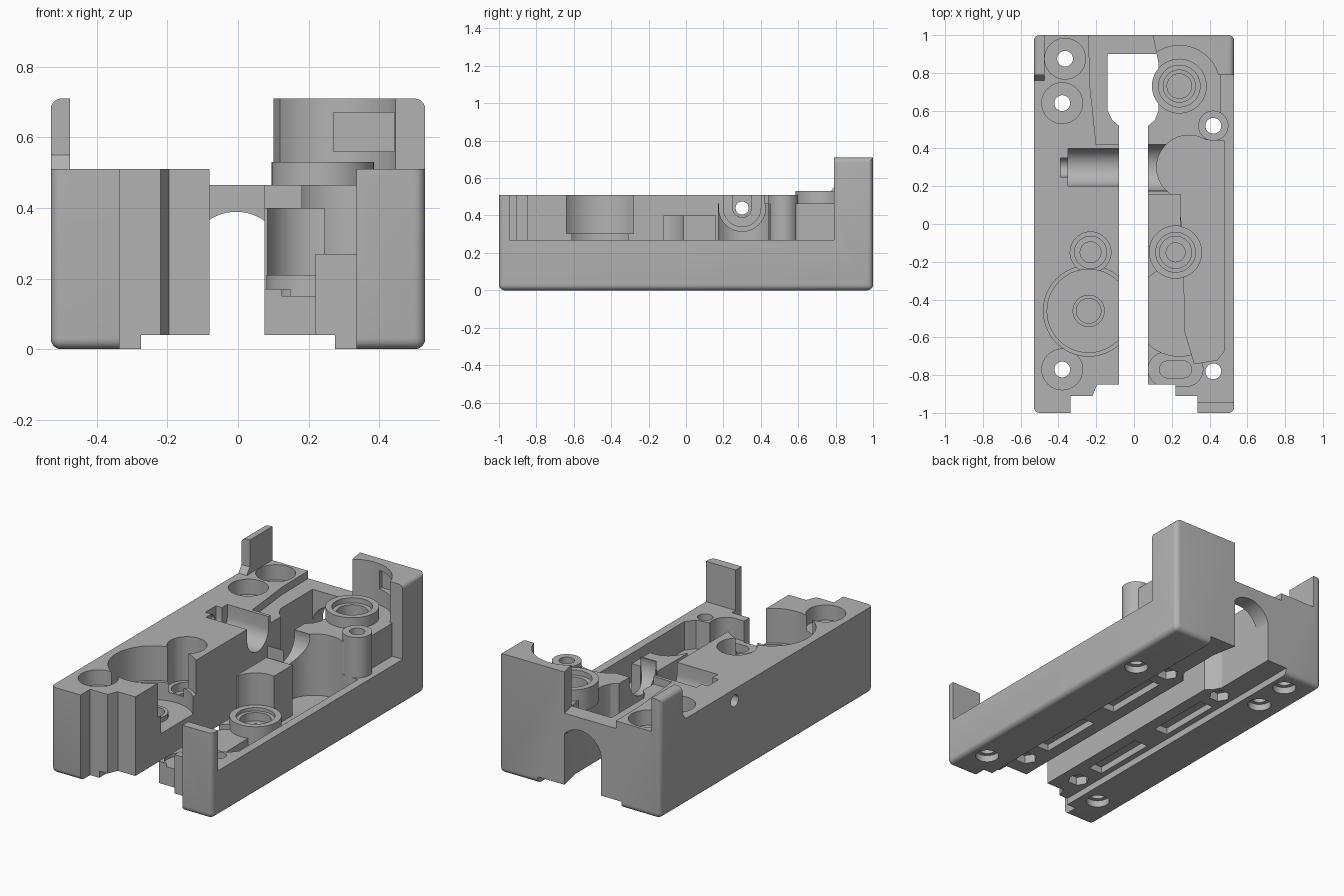
import bpy, bmesh, math

cube = bpy.data.objects.get("Cube")
if cube:
    bpy.data.objects.remove(cube, do_unlink=True)

grey = bpy.data.materials.new("plain grey")
grey.use_nodes = True
GREY = (0.45, 0.45, 0.45, 1)
grey.diffuse_color = GREY
grey.node_tree.nodes["Principled BSDF"].inputs["Base Color"].default_value = GREY


def prism(name, pts, lo, hi, axis="z", rounded=False):
    """Extrude a closed 2D profile along an axis."""
    place = {"x": lambda a, b, c: (c, a, b),
             "y": lambda a, b, c: (a, c, b),
             "z": lambda a, b, c: (a, b, c)}[axis]
    bm = bmesh.new()
    low = [bm.verts.new(place(a, b, lo)) for a, b in pts]
    high = [bm.verts.new(place(a, b, hi)) for a, b in pts]
    bm.faces.new(low)
    bm.faces.new(high)
    n = len(pts)
    for i in range(n):
        j = (i + 1) % n
        bm.faces.new((low[i], low[j], high[j], high[i]))
    bmesh.ops.recalc_face_normals(bm, faces=bm.faces)
    if rounded:
        # soften the outer upright corners and the outer bottom edges
        def outer(e):
            p, q = (v.co for v in e.verts)
            side = abs(p.x) > 0.52 and abs(q.x) > 0.52
            end = abs(p.y) > 0.99 and abs(q.y) > 0.99
            return (side and end) or ((side or end) and max(p.z, q.z) < 0.01)
        bmesh.ops.bevel(bm, geom=[e for e in bm.edges if outer(e)], offset=0.03,
                        segments=5, profile=0.5, affect="EDGES")
        bmesh.ops.recalc_face_normals(bm, faces=bm.faces)
    mesh = bpy.data.meshes.new(name)
    bm.to_mesh(mesh)
    bm.free()
    mesh.materials.append(grey)
    ob = bpy.data.objects.new(name, mesh)
    bpy.context.collection.objects.link(ob)
    return ob


def combine(target, tool, mode):
    mod = target.modifiers.new("combine", "BOOLEAN")
    mod.operation, mod.solver, mod.object = mode, "EXACT", tool
    bpy.context.view_layer.objects.active = target
    bpy.ops.object.modifier_apply(modifier=mod.name)
    bpy.data.objects.remove(tool, do_unlink=True)


def box_pts(x0, x1, y0, y1):
    return [(x0, y0), (x1, y0), (x1, y1), (x0, y1)]


def disc(a, b, r, n=48):
    return [(a + r * math.cos(math.tau * i / n), b + r * math.sin(math.tau * i / n))
            for i in range(n)]


def cut(target, pts, lo, hi=1, axis="z"):
    combine(target, prism("cutter", pts, lo, hi, axis), "DIFFERENCE")


def add(target, pts, lo, hi, axis="z"):
    combine(target, prism("addition", pts, lo, hi, axis), "UNION")


def oval(x, y, half, r):
    return [(x + math.copysign(half, math.cos(t)) + r * math.cos(t), y + r * math.sin(t))
            for t in (math.tau * (i + 0.5) / 32 for i in range(32))]


# Left block with its stepped front and thin rear post
left = prism("left_block", [(-.53, -1), (-.335, -1), (-.335, -.91), (-.22, -.91), (-.195, -.85),
                            (-.08, -.85), (-.08, .52), (-.115, .55), (-.14, .6), (-.14, 1),
                            (-.53, 1)], 0, .71, rounded=True)
cut(left, box_pts(-.475, 0, -2, 2), .51)
cut(left, [(-2, .51), (.76, .51), (.79, .55), (.79, 1), (-2, 1)], -1, 0, "x")
cut(left, [(-.24, 1.1), (-.235, .75), (-.2, .42), (0, .42), (0, 1.1)], .465)

# Gear and bearing pockets
GEAR, BEARING = (-.24, -.46), (-.23, -.15)
for centre, steps in ((GEAR, ((.24, .305), (.22, .2), (.06, .12))),
                      (BEARING, ((.108, .25), (.085, .2), (.055, .12)))):
    for r, floor in steps:
        cut(left, disc(*centre, r), floor)
add(left, disc(*GEAR, .085), .19, .23)
cut(left, disc(*GEAR, .065), .12)

# Sideways tensioner bore
for r, end in ((.1, -.35), (.05, -.39), (.035, -.6)):
    cut(left, disc(.3, .44, r, 32), end, 0, "x")
cut(left, box_pts(-.35, 0, .2, .4), .44)
cut(left, box_pts(-.39, 0, .25, .35), .44)

# Right block with its low side wall, front post and rear post
right = prism("right_block", [(.53, -1), (.335, -1), (.335, -.91), (.22, -.91), (.22, -.85),
                              (.075, -.85), (.075, .52), (.11, .55), (.13, .6), (.13, .85),
                              (.1, 1), (.53, 1)], 0, .71, rounded=True)
cut(right, box_pts(0, 1, -.945, .45), .27)
cut(right, box_pts(0, .335, -2, -.8), .27)
cut(right, box_pts(0, 1, -2, .1), .51)
cut(right, box_pts(.46, 1, .4, .79), .27)
cut(right, box_pts(0, 1, .4, .79), .465)
cut(right, disc(.24, .73, .215, 64), .465)
cut(right, box_pts(.27, .47, .8, .965), .56, .67)

# Sunken floors
cut(right, box_pts(0, .215, -.9, -.6), .17)
cut(right, box_pts(0, .3, -.68, .3), .17)
cut(right, disc(.24, -.46, .24), .14)
cut(right, [(.32, -.74), (.44, -.72), (.48, -.67), (.48, .44), (.3, .45), (.2, .4),
            (.26, -.06), (.27, -.57)], .1)
cut(right, oval(.22, -.77, .055, .09), .15)
cut(right, oval(.22, -.77, .04, .045), .1)

# Clamp beside the sideways bore
add(right, box_pts(.075, .24, .17, .47), .08, .465)
cut(right, disc(.3, .44, .125, 40), 0, .3, "x")
cut(right, disc(.29, .3, .17), .1)

# Bearing seat with its curved backing block
add(right, box_pts(.075, .245, -.12, .16), .08, .4)
cut(right, disc(.22, -.15, .14), .17)
add(right, disc(.22, -.15, .14), .08, .21)
cut(right, box_pts(-.2, .075, -.5, .5), 0)
for r, floor in ((.105, .19), (.085, .14), (.05, .1)):
    cut(right, disc(.22, -.15, r), floor)

# Rear boss with stepped bore
add(right, disc(.24, .73, .145), .4, .53)
for r, floor in ((.11, .5), (.085, .42), (.065, .3)):
    cut(right, disc(.24, .73, r), floor)
add(right, disc(.42, .52, .08), .08, .51)

# Screw holes, recessed from below and, on the left, from above
for ob, x, y in ((left, -.365, .875), (left, -.38, .64), (left, -.38, -.77),
                 (right, .42, .52), (right, .42, -.78)):
    cut(ob, disc(x, y, .042, 32), -1)
    cut(ob, disc(x, y, .065, 32), -1, .04)
    if ob is left:
        cut(ob, disc(x, y, .108), .42)

# Underside channel, magnet slots and nut pockets
for ob, s in ((left, -1), (right, 1)):
    cut(ob, box_pts(-.275, .275, -2, 2), -1, .04)
    for y in (.2, -.37):
        cut(ob, box_pts(s * .195 - .045, s * .195 + .045, y - .2, y + .2), -1, .08)
    for y in (.52, -.71):
        cut(ob, disc(s * .19, y, .06, 6), -1, .09)

# Arched bridge joining the blocks at the rear
bridge = prism("rear_bridge", box_pts(-.145, .135, .9, 1), .25, .465)
cut(bridge, disc(-.005, .25, .139, 64), 0, 2, "y")

for ob in bpy.context.selected_objects:
    ob.select_set(False)
for ob in (left, right, bridge):
    ob.select_set(True)
bpy.context.view_layer.objects.active = left
bpy.ops.object.shade_smooth_by_angle(angle=math.radians(25))
